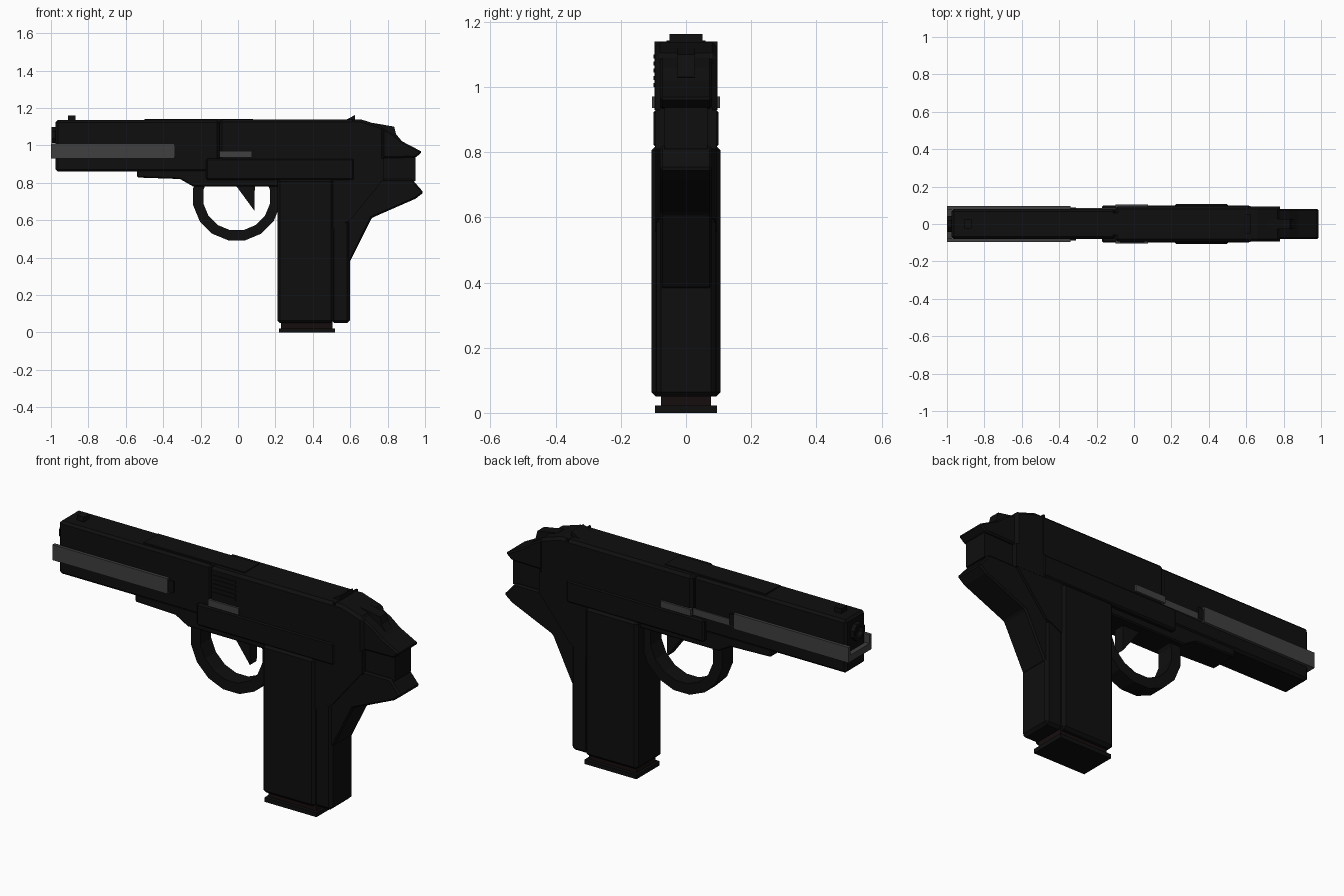
import bpy, bmesh
from math import sin, cos, pi

if "Cube" in bpy.data.objects:
    bpy.data.objects.remove(bpy.data.objects["Cube"], do_unlink=True)


def material(name, rgb):
    m = bpy.data.materials.new(name)
    m.use_nodes = True
    m.diffuse_color = (*rgb, 1)
    bsdf = m.node_tree.nodes["Principled BSDF"]
    bsdf.inputs["Base Color"].default_value = (*rgb, 1)
    bsdf.inputs["Roughness"].default_value = 0.7
    return m


BLACK = material("black", (0.0045, 0.0045, 0.0045))
GREY = material("dark grey", (0.05, 0.05, 0.05))
BROWN = material("dark brown", (0.008, 0.004, 0.004))


def finish(name, bm, mat, bevel):
    bmesh.ops.recalc_face_normals(bm, faces=bm.faces)
    mesh = bpy.data.meshes.new(name)
    bm.to_mesh(mesh)
    bm.free()
    mesh.materials.append(mat)
    ob = bpy.data.objects.new(name, mesh)
    bpy.context.collection.objects.link(ob)
    if bevel:
        mod = ob.modifiers.new("chamfer", "BEVEL")
        mod.width, mod.segments, mod.limit_method = bevel, 1, "ANGLE"
    return ob


def prism(name, pts, half, mat=BLACK, bevel=0.0, y=0.0):
    """Side outline in x and z, extruded across y."""
    bm = bmesh.new()
    face = bm.faces.new([bm.verts.new((x, y - half, z)) for x, z in pts])
    new = bmesh.ops.extrude_face_region(bm, geom=[face])["geom"]
    bmesh.ops.translate(bm, vec=(0, 2 * half, 0),
                        verts=[v for v in new if isinstance(v, bmesh.types.BMVert)])
    return finish(name, bm, mat, bevel)


def box(name, x0, x1, z0, z1, half, mat=BLACK, bevel=0.0, y=0.0):
    return prism(name, [(x0, z0), (x1, z0), (x1, z1), (x0, z1)], half, mat, bevel, y)


def tube(name, centre, outer, inner, length, n, axis):
    """Faceted ring whose hole runs along the x or y axis."""
    bm = bmesh.new()
    rings = []
    for r, s in ((outer, -1), (outer, 1), (inner, 1), (inner, -1)):
        ring = []
        for i in range(n):
            a = 2 * pi * (i + 0.5) / n
            u, w, d = r * cos(a), r * sin(a), s * length / 2
            off = (d, u, w) if axis == "x" else (u, d, w)
            ring.append(bm.verts.new([c + o for c, o in zip(centre, off)]))
        rings.append(ring)
    for k in range(4):
        a, b = rings[k], rings[(k + 1) % 4]
        for i in range(n):
            j = (i + 1) % n
            bm.faces.new((a[i], a[j], b[j], b[i]))
    return finish(name, bm, BLACK, 0)


# Slide: narrow front, wider rear with a sloping tail
box("slide_front", -0.975, -0.1, 0.86, 1.135, 0.08, bevel=0.012)
box("slide_top_rib", -0.5, 0.08, 1.12, 1.142, 0.06)
prism("slide_rear", [(-0.1, 0.9), (0.78, 0.9), (0.78, 1.1), (0.66, 1.138), (-0.1, 1.138)],
      0.094, bevel=0.014)
prism("slide_tail", [(0.7, 0.93), (0.95, 0.935), (0.985, 0.965), (0.88, 1.02),
                     (0.83, 1.06), (0.76, 1.1), (0.7, 1.12)], 0.08, bevel=0.008)
prism("hammer", [(0.7, 1.08), (0.84, 1.02), (0.87, 1.03), (0.845, 1.06), (0.835, 1.1),
                 (0.72, 1.12)], 0.028)
box("slide_cover_edge", 0.612, 0.622, 0.93, 1.14, 0.096)

# Muzzle
tube("muzzle", (-0.98, 0, 1.055), 0.047, 0.03, 0.035, 8, "x")
box("muzzle_plate", -1.0, -0.97, 0.93, 0.965, 0.09, GREY)

# Side rails, ports and serrations
for side, tag in ((-1, "right"), (1, "left")):
    box("side_rail_" + tag, -1.0, -0.34, 0.93, 1.01, 0.009, GREY, y=side * 0.086)
    box("rail_stop_" + tag, -0.345, -0.31, 0.94, 1.0, 0.006, y=side * 0.082)
    box("port_plate_" + tag, -0.1, 0.075, 0.935, 0.97, 0.008, GREY, y=side * 0.096)
for i in range(5):
    z = 1.0 + i * 0.022
    box("serration_%d" % (i + 1), -0.075, 0.055, z, z + 0.012, 0.004, y=-0.095)
box("slide_bar", -0.34, -0.1, 0.935, 0.97, 0.004, GREY, y=0.082)

# Sights
box("front_sight", -0.91, -0.87, 1.12, 1.16, 0.024)
prism("rear_sight", [(0.575, 1.135), (0.625, 1.135), (0.625, 1.162)], 0.05)

# Frame
prism("frame_rail", [(-0.54, 0.87), (-0.54, 0.828), (-0.31, 0.82), (-0.24, 0.78),
                     (0.3, 0.78), (0.3, 0.87)], 0.075, bevel=0.006)
box("frame_body", -0.17, 0.62, 0.815, 0.93, 0.1, bevel=0.008)
box("frame_rear", 0.6, 0.78, 0.81, 0.93, 0.094)
box("rear_block", 0.75, 0.948, 0.81, 0.945, 0.066)
prism("tang", [(0.5, 0.82), (0.93, 0.82), (0.992, 0.748), (0.95, 0.715), (0.715, 0.612),
               (0.6, 0.38), (0.5, 0.38)], 0.08, bevel=0.008)
prism("tang_shoulder", [(0.5, 0.82), (0.78, 0.82), (0.6, 0.6), (0.5, 0.55)], 0.093)

# Trigger and guard
tube("trigger_guard", (-0.007, 0, 0.725), 0.237, 0.182, 0.09, 16, "y")
prism("trigger", [(-0.02, 0.79), (0.09, 0.79), (0.088, 0.65), (0.0, 0.77)], 0.028)

# Grip and magazine
box("grip", 0.21, 0.51, 0.05, 0.82, 0.106, bevel=0.014)
box("grip_backstrap", 0.5, 0.598, 0.05, 0.6, 0.09, bevel=0.014)
box("magazine", 0.23, 0.505, 0.02, 0.06, 0.077, BROWN)
box("magazine_base", 0.218, 0.518, 0.0, 0.022, 0.095)
